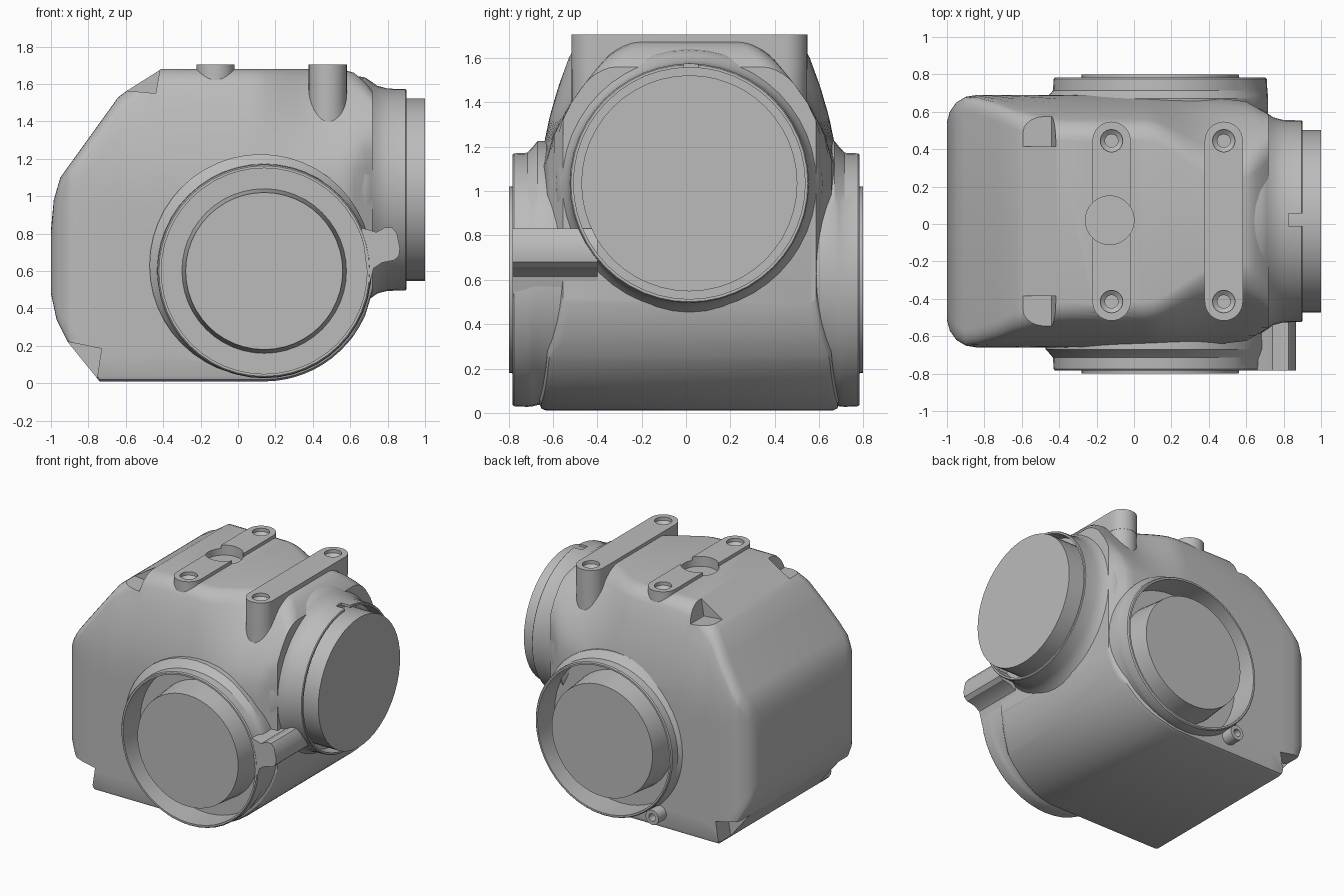
import bpy, bmesh, math

if "Cube" in bpy.data.objects:
    bpy.data.objects.remove(bpy.data.objects["Cube"], do_unlink=True)

GREY = (0.5, 0.5, 0.5, 1)
grey = bpy.data.materials.new("light grey")
grey.use_nodes = True
grey.diffuse_color = GREY
grey.node_tree.nodes["Principled BSDF"].inputs["Base Color"].default_value = GREY
MID = 0.015  # sideways centre of the housing


def loft(name, rings):
    """Bridge closed rings of points and cap both ends."""
    bm = bmesh.new()
    rows = [[bm.verts.new(p) for p in ring] for ring in rings]
    n = len(rows[0])
    for a, b in zip(rows, rows[1:]):
        for i in range(n):
            j = (i + 1) % n
            bm.faces.new((a[i], a[j], b[j], b[i]))
    bm.faces.new(rows[0])
    bm.faces.new(rows[-1])
    bmesh.ops.recalc_face_normals(bm, faces=bm.faces)
    mesh = bpy.data.meshes.new(name)
    bm.to_mesh(mesh)
    bm.free()
    mesh.materials.append(grey)
    obj = bpy.data.objects.new(name, mesh)
    bpy.context.collection.objects.link(obj)
    return obj


def place(axis, a, u, v):
    return {"x": (a, u, v), "y": (u, a, v), "z": (u, v, a)}[axis]


def lathe(name, axis, u, v, rows, n=48):
    """Turn (along, radius, shift) rows about an axis; shift leans up and left."""
    rings = []
    for along, r, *shift in rows:
        s = shift[0] if shift else 0
        rings.append([place(axis, along, u - s * 0.6 + r * math.cos(t), v + s + r * math.sin(t))
                      for t in (math.tau * i / n for i in range(n))])
    return loft(name, rings)


def prism(name, axis, outline, a, b):
    return loft(name, [[place(axis, h, u, v) for u, v in outline] for h in (a, b)])


def boolean(obj, tool, operation):
    mod = obj.modifiers.new("cut", "BOOLEAN")
    mod.operation, mod.solver, mod.object = operation, "EXACT", tool
    graph = bpy.context.evaluated_depsgraph_get()
    mesh = bpy.data.meshes.new_from_object(obj.evaluated_get(graph))
    obj.modifiers.clear()
    obj.data = mesh
    bpy.data.objects.remove(tool, do_unlink=True)


def interp(points, x):
    for (x0, y0), (x1, y1) in zip(points, points[1:]):
        if x <= x1:
            return y0 + (y1 - y0) * (x - x0) / (x1 - x0)
    return points[-1][1]


# Housing: cross-sections along x
TOP = [(-1, .82), (-.985, .98), (-.95, 1.1), (-.64, 1.53), (-.6, 1.56), (-.41, 1.68),
       (.55, 1.68), (.62, 1.66), (.68, 1.61), (.72, 1.56)]
BOTTOM = [(-1, .48), (-.97, .34), (-.91, .22), (-.74, .01), (.14, .01)]
WIDTH = [(-1, .53), (-.985, .585), (-.95, .635), (-.9, .665), (-.84, .675),
         (.3, .675), (.6, .64), (.72, .57)]


def section(x):
    top, width = interp(TOP, x), interp(WIDTH, x)
    low = interp(BOTTOM, x) if x < .14 else .6 - math.sqrt(.59 ** 2 - (x - .14) ** 2)
    ramp = min(1, max(0, (x - .05) / .45))
    lean = .33 + .42 * ramp * ramp * (3 - 2 * ramp)
    r = .08
    levels = [low, low + .01, low + .03]
    levels += [low + .03 + (top - r - low - .03) * i / 12 for i in range(1, 13)]
    levels += [top - r + r * math.sin(math.pi / 2 * i / 5) for i in range(1, 6)]
    half = []
    for z in levels:
        w = min(width, .675 - lean * max(0, z - 1) ** 1.8)
        d, e = max(0, z - top + r), max(0, low + .03 - z)
        w -= r - math.sqrt(max(0, r * r - d * d))
        w -= .03 - math.sqrt(max(0, .03 ** 2 - e * e))
        half.append((w, z))
    return [(x, MID + w, z) for w, z in half] + [(x, MID - w, z) for w, z in reversed(half)]


stations = {p[0] for p in TOP + BOTTOM + WIDTH} | {.05 + .05 * i for i in range(13)}
body = loft("housing", [section(x) for x in sorted(stations)])


# Mounting bars with rounded ends, and the pillars under the outer bar
def stadium(x, r, reach, n=16):
    pts = []
    for sign in (1, -1):
        for i in range(n + 1):
            t = math.pi * i / n
            pts.append((x + sign * r * math.cos(t), MID + sign * (reach + r * math.sin(t))))
    return pts


for x in (-.12, .48):
    boolean(body, prism("bar", "z", stadium(x, .102, .43), 1.55, 1.705), "UNION")
for side in (-1, 1):
    pillar = lathe("pillar", "z", .48, MID + side * .43,
                   [(1.2, .07), (1.3, .1), (1.704, .1015)], 32)
    boolean(body, pillar, "UNION")

# Screw holes and round socket in the top
for x in (-.12, .48):
    for side in (-1, 1):
        hole = lathe("hole", "z", x, MID + side * .43,
                     [(1.6, .035), (1.66, .035), (1.68, .06), (1.8, .06)], 24)
        boolean(body, hole, "DIFFERENCE")
boolean(body, lathe("socket", "z", -.13, .02, [(1.63, .13), (1.8, .13)]), "DIFFERENCE")

# Corner notches and the openings behind the side rings
UPPER = [(-.62, 1.567), (-.44, 1.55), (-.405, 1.75), (-.62, 1.75)]
LOWER = [(-.96, .232), (-.73, .185), (-.765, -.05), (-1, -.05)]
for side in (-1, 1):
    for outline, inner in ((UPPER, .4), (LOWER, .53)):
        notch = prism("notch", "y", outline, MID + side * inner, MID + side * .85)
        boolean(body, notch, "DIFFERENCE")
    well = lathe("well", "y", .14, .6, [(side * .57, .556), (side * .9, .556)])
    boolean(body, well, "DIFFERENCE")
parts = [body]

# Side rings, each a flared collar around a recessed plug
for side, label in ((-1, "front"), (1, "back")):
    rows = [(.2, .57), (.62, .595, .03), (.67, .595, .03), (.69, .585, .015), (.715, .573),
            (.775, .57), (.783, .563), (.783, .55), (.58, .55), (.58, .44), (.798, .42)]
    parts.append(lathe(label + "_ring", "y", .14, .6, [(side * a, *r) for a, *r in rows]))

# End port with lip, gap and protruding plug
port = lathe("end_port", "x", MID, 1.035,
             [(.45, .5), (.62, .61), (.68, .6), (.71, .58), (.745, .555), (.8, .541), (.895, .539),
              (.9, .534), (.9, .522), (.8, .522), (.8, .487), (1, .487)])
key = prism("key_slot", "x", [(-.01, 1.53), (.055, 1.53), (.055, 1.65), (-.01, 1.65)], .825, .95)
boolean(port, key, "DIFFERENCE")
parts.append(port)

# Locking lug on the front ring
LUG = [(.66, .83), (.7, .82), (.74, .808), (.785, .832), (.825, .832), (.85, .8), (.866, .72),
       (.86, .68), (.835, .658), (.77, .645), (.725, .615), (.7, .52)]
parts.append(prism("front_lug", "y", LUG, -.782, -.4))

# Drilled lug on the back ring
parts.append(lathe("back_lug", "y", -.265, .125,
                   [(.6, .055), (.782, .055), (.782, .028), (.7, .028)], 24))

for obj in parts:
    bpy.ops.object.select_all(action="DESELECT")
    obj.select_set(True)
    bpy.context.view_layer.objects.active = obj
    bpy.ops.object.shade_smooth_by_angle(angle=math.radians(28))
